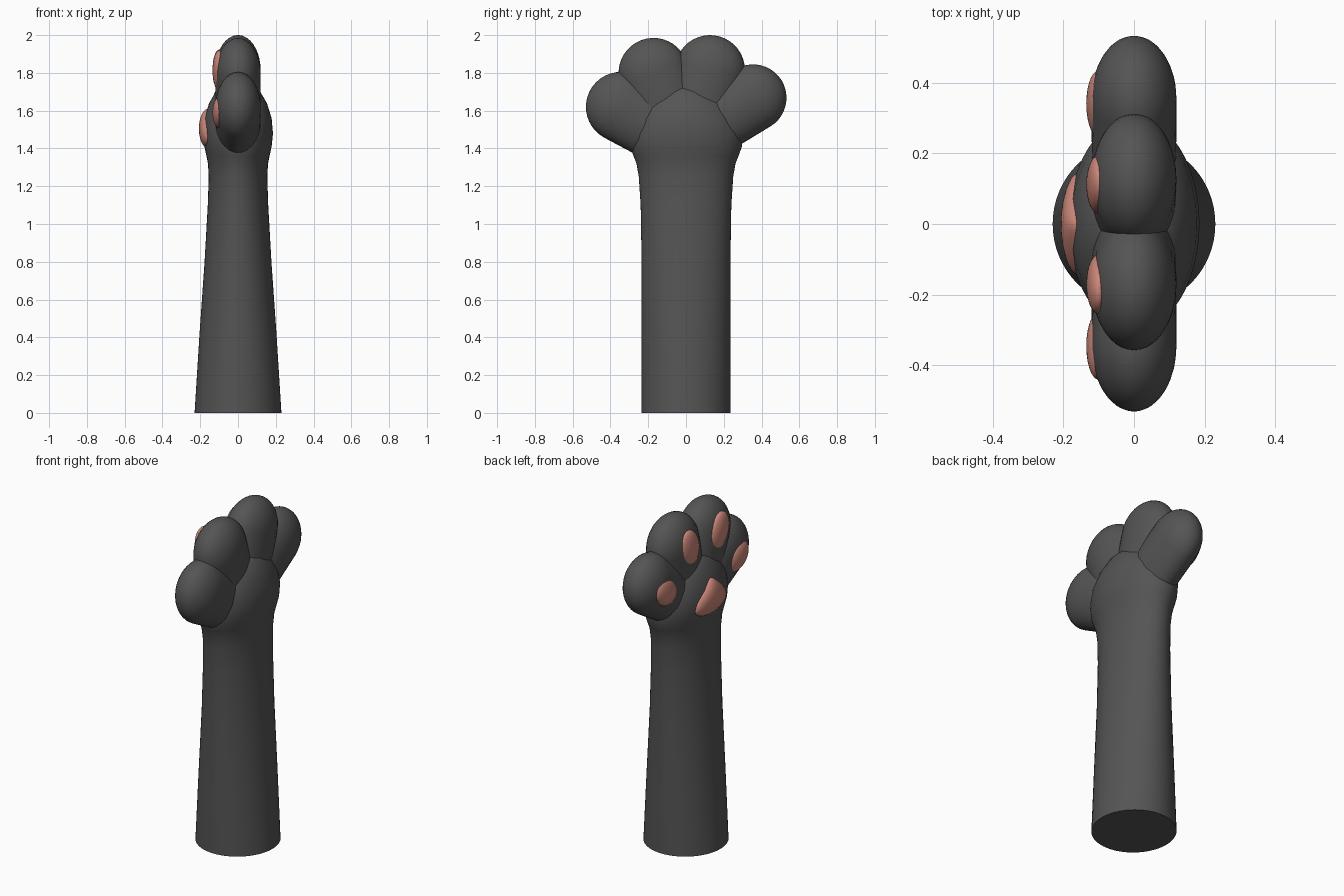
import bpy, bmesh, math
from mathutils import Matrix

cube = bpy.data.objects.get("Cube")
if cube:
    bpy.data.objects.remove(cube)


def material(name, color):
    mat = bpy.data.materials.new(name)
    mat.use_nodes = True
    mat.diffuse_color = color
    mat.node_tree.nodes["Principled BSDF"].inputs["Base Color"].default_value = color
    return mat


FUR = material("dark grey fur", (0.09, 0.09, 0.09, 1))
PAD = material("salmon pad", (0.6, 0.24, 0.19, 1))


def finish(name, bm, mat):
    """Turn a bmesh into a smooth shaded object."""
    bmesh.ops.recalc_face_normals(bm, faces=bm.faces)
    mesh = bpy.data.meshes.new(name)
    bm.to_mesh(mesh)
    bm.free()
    mesh.materials.append(mat)
    obj = bpy.data.objects.new(name, mesh)
    bpy.context.collection.objects.link(obj)
    bpy.ops.object.select_all(action='DESELECT')
    obj.select_set(True)
    bpy.context.view_layer.objects.active = obj
    bpy.ops.object.shade_smooth_by_angle(angle=math.radians(45))
    return obj


def ball():
    bm = bmesh.new()
    bmesh.ops.create_uvsphere(bm, u_segments=40, v_segments=20, radius=1)
    return bm


def place(bm, size, lean, center):
    """Scale, lean about the x axis and move."""
    bm.transform(Matrix.Translation(center) @ Matrix.Rotation(lean, 4, 'X')
                 @ Matrix.Diagonal((*size, 1)))


# Arm and palm: one loft of elliptical rings (height, half width x, half width y)
RINGS = [(0, .23, .235), (.4, .205, .235), (.8, .177, .235), (1.1, .16, .24),
         (1.25, .155, .25), (1.32, .159, .262), (1.36, .167, .278), (1.41, .178, .296),
         (1.48, .185, .3), (1.56, .178, .28), (1.64, .153, .23), (1.7, .118, .165),
         (1.74, .07, .08)]
SIDES = 64
bm = bmesh.new()
loops = []
for z, rx, ry in RINGS:
    angles = [math.tau * i / SIDES for i in range(SIDES)]
    loops.append([bm.verts.new((rx * math.cos(a), ry * math.sin(a), z)) for a in angles])
for low, high in zip(loops, loops[1:]):
    for i in range(SIDES):
        j = (i + 1) % SIDES
        bm.faces.new((low[i], low[j], high[j], high[i]))
bm.faces.new(loops[0])
bm.faces.new(loops[-1])
finish("arm_and_palm", bm, FUR)

# Toes: name, tip center (y, z), radius, root (y, z), pad center (y, z), pad size
TOES = [("front_outer", (-.345, 1.62), .185, (-.05, 1.46), (-.345, 1.59), (.075, .1)),
        ("front_inner", (-.172, 1.8), .185, (-.06, 1.5), (-.17, 1.812), (.08, .11)),
        ("back_inner", (.127, 1.815), .185, (.04, 1.5), (.112, 1.815), (.08, .11)),
        ("back_outer", (.355, 1.668), .177, (.05, 1.48), (.34, 1.635), (.075, .1))]
for name, tip, radius, root, pad, pad_size in TOES:
    dy, dz = tip[0] - root[0], tip[1] - root[1]
    lean = math.atan2(-dy, dz)
    # Flattened capsule reaching back into the palm
    bm = ball()
    for v in bm.verts:
        if v.co.z < -0.01:
            v.co.z -= math.hypot(dy, dz) / radius
    place(bm, (.12, radius, radius), lean, (0, *tip))
    finish(name + "_toe", bm, FUR)
    # Toe pad
    bm = ball()
    place(bm, (.035, *pad_size), lean, (-.1, *pad))
    finish(name + "_toe_pad", bm, PAD)

# Palm pad: rounded triangle, narrow at the top
bm = ball()
for v in bm.verts:
    v.co.y *= .85 - .5 * v.co.z
place(bm, (.05, .15, .105), 0, (-.157, 0, 1.505))
finish("palm_pad", bm, PAD)
